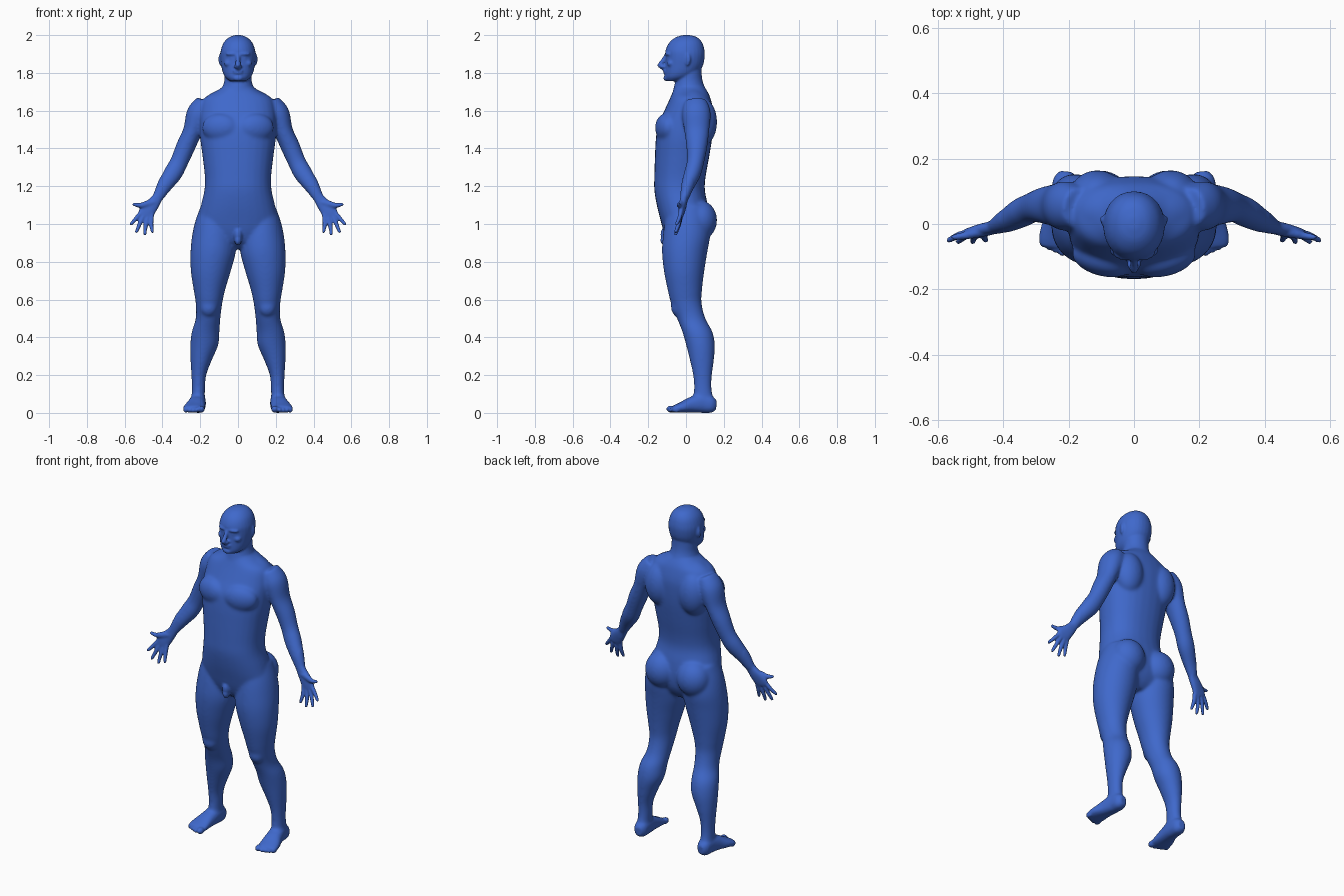
import bpy, bmesh, math
from mathutils import Vector, Matrix

bm = bmesh.new()
N = 28


def spline(rows, steps=5):
    # Catmull-Rom interpolation of rows of numbers
    out = []
    for i in range(len(rows) - 1):
        p0, p1 = rows[max(i - 1, 0)], rows[i]
        p2, p3 = rows[i + 1], rows[min(i + 2, len(rows) - 1)]
        for s in range(steps):
            t = s / steps
            out.append([0.5 * (2 * b + (c - a) * t + (2 * a - 5 * b + 4 * c - d) * t * t
                               + (3 * b - a - 3 * c + d) * t ** 3)
                        for a, b, c, d in zip(p0, p1, p2, p3)])
    return out + [list(rows[-1])]


def loft(rings, e=2.0):
    # rings: (centre, half axis u, half axis v), superellipse exponent e
    loops = []
    for c, u, v in rings:
        loop = []
        for k in range(N):
            a = 2 * math.pi * k / N
            ca, sa = math.cos(a), math.sin(a)
            loop.append(bm.verts.new(c + u * math.copysign(abs(ca) ** (2 / e), ca)
                                     + v * math.copysign(abs(sa) ** (2 / e), sa)))
        loops.append(loop)
    for p, q in zip(loops, loops[1:]):
        for k in range(N):
            bm.faces.new((p[k], p[(k + 1) % N], q[(k + 1) % N], q[k]))
    bm.faces.new(loops[0][::-1])
    bm.faces.new(loops[-1])


def slices(rows, side=1, e=2.0):
    # horizontal slices: z, x min, x max, y front, y back
    loft([(Vector((side * (x0 + x1) / 2, (y0 + y1) / 2, z)),
           Vector(((x1 - x0) / 2, 0, 0)), Vector((0, (y1 - y0) / 2, 0)))
          for z, x0, x1, y0, y1 in spline(rows)], e)


def tube(rows, side=1, ref=(0, 1, 0), e=2.0):
    # path points: x, y, z, half width, half thickness
    pts = spline(rows)
    cs = [Vector((side * p[0], p[1], p[2])) for p in pts]
    rings = []
    for i, p in enumerate(pts):
        t = (cs[min(i + 1, len(cs) - 1)] - cs[max(i - 1, 0)]).normalized()
        u = Vector(ref).cross(t).normalized()
        rings.append((cs[i], u * p[3], t.cross(u) * p[4]))
    loft(rings, e)


def ball(x, y, z, rx, ry, rz, side=1, tilt=0, yaw=0):
    m = (Matrix.Translation((side * x, y, z)) @ Matrix.Rotation(side * yaw, 4, 'Z')
         @ Matrix.Rotation(side * tilt, 4, 'Y') @ Matrix.Diagonal((rx, ry, rz, 1)))
    bmesh.ops.create_uvsphere(bm, u_segments=24, v_segments=14, radius=1, matrix=m)


def centred(rows):
    return [(z, -w, w, f, b) for z, f, b, w in rows]


# torso
slices(centred([
    (1.73, -.055, .095, .075), (1.70, -.07, .115, .12), (1.665, -.085, .13, .18),
    (1.60, -.115, .145, .20), (1.53, -.148, .145, .202), (1.45, -.16, .138, .20),
    (1.35, -.165, .122, .187), (1.25, -.168, .104, .176), (1.18, -.168, .10, .178),
    (1.10, -.155, .115, .196), (1.02, -.135, .122, .21), (.95, -.115, .115, .19),
    (.90, -.09, .09, .13), (.87, -.05, .06, .06)]), e=2.25)

# neck
slices(centred([(1.87, -.03, .085, .066), (1.80, -.05, .083, .07),
                (1.75, -.058, .09, .074), (1.70, -.07, .11, .095), (1.66, -.07, .12, .13)]))

# head
slices(centred([
    (2.0, -.015, .02, .015), (1.988, -.055, .06, .048), (1.96, -.089, .086, .076),
    (1.92, -.108, .098, .091), (1.885, -.108, .099, .094), (1.84, -.110, .09, .089),
    (1.80, -.112, .065, .08), (1.775, -.112, .03, .066), (1.757, -.105, -.02, .042)]), e=2.1)
tube([(0, -.104, 1.895, .010, .010), (0, -.122, 1.865, .011, .012),
      (0, -.134, 1.842, .015, .014), (0, -.120, 1.828, .015, .010)], ref=(1, 0, 0))
ball(0, -.137, 1.84, .014, .015, .012)
ball(0, -.108, 1.811, .028, .014, .007)
ball(0, -.107, 1.799, .025, .014, .007)
ball(0, -.102, 1.772, .028, .018, .016)

# groin
ball(0, -.105, .945, .024, .030, .042)
ball(0, -.112, .915, .019, .024, .028)

fingers = [((.512, -.028, 1.06), (.566, -.050, 1.00)), ((.502, -.03, 1.045), (.537, -.054, .96)),
           ((.484, -.03, 1.037), (.493, -.054, .947)), ((.465, -.028, 1.043), (.453, -.05, .96))]

for s in (1, -1):
    # face details and ear
    ball(.036, -.097, 1.900, .032, .014, .008, s, yaw=.3)
    ball(.033, -.087, 1.879, .016, .016, .011, s)
    ball(.052, -.080, 1.850, .022, .020, .018, s)
    ball(.013, -.122, 1.833, .010, .013, .008, s)
    ball(.092, .006, 1.872, .009, .020, .034, s, yaw=-.4)

    # chest, shoulder blade, trapezius and buttock masses
    ball(.095, -.108, 1.51, .098, .052, .075, s, yaw=.25)
    ball(.112, .090, 1.54, .085, .075, .125, s)
    ball(.085, .035, 1.675, .11, .062, .04, s, tilt=.35)
    ball(.105, .075, 1.02, .098, .09, .105, s)

    # leg
    slices([(1.10, .06, .195, -.09, .10), (1.02, .03, .225, -.11, .12),
            (.94, .012, .243, -.122, .128), (.85, .012, .252, -.127, .113),
            (.75, .038, .25, -.117, .097), (.65, .068, .235, -.097, .085),
            (.58, .083, .224, -.08, .083), (.50, .093, .224, -.048, .103),
            (.43, .098, .245, -.02, .14), (.36, .104, .253, .0, .153),
            (.28, .138, .252, .02, .148), (.20, .168, .247, .037, .138),
            (.13, .174, .245, .042, .136), (.05, .176, .248, .035, .15)], s)
    ball(.155, -.045, .56, .045, .035, .05, s)

    # foot and toes
    tube([(.208, .160, .042, .020, .025), (.210, .135, .044, .037, .044),
          (.212, .085, .052, .042, .052), (.220, .03, .043, .047, .042),
          (.230, -.02, .030, .056, .029), (.234, -.055, .022, .057, .021),
          (.235, -.070, .018, .050, .016)], s, ref=(0, 0, 1), e=2.3)
    ball(.195, -.078, .020, .019, .026, .019, s)
    for k in range(4):
        ball(.221 + .019 * k, -.078 + .009 * k, .015, .011, .022, .014, s)

    # arm
    tube([(.175, .05, 1.65, .045, .06), (.208, .055, 1.585, .064, .076),
          (.241, .057, 1.49, .051, .066), (.277, .057, 1.41, .051, .056),
          (.311, .05, 1.33, .048, .046), (.343, .035, 1.27, .050, .045),
          (.387, .01, 1.205, .041, .036), (.425, -.008, 1.14, .028, .023)], s)

    # palm
    tube([(.405, .0, 1.17, .032, .028), (.428, -.01, 1.135, .029, .021),
          (.455, -.016, 1.10, .036, .019), (.483, -.024, 1.065, .042, .016),
          (.494, -.028, 1.043, .036, .013)], s, e=2.3)

    # fingers and thumb
    for (bx, by, bz), (tx, ty, tz) in fingers:
        tube([(bx - .01, by + .004, bz + .015, .012, .012),
              ((bx + tx) / 2, (by + ty) / 2 + .003, (bz + tz) / 2, .0115, .0115),
              (tx, ty, tz, .009, .009)], s)
        ball(tx, ty, tz, .009, .009, .009, s)
    tube([(.440, -.018, 1.115, .018, .017), (.485, -.028, 1.105, .018, .015),
          (.520, -.036, 1.098, .013, .012), (.550, -.040, 1.104, .010, .009)], s)
    ball(.550, -.040, 1.104, .010, .009, .010, s)

bmesh.ops.recalc_face_normals(bm, faces=bm.faces)
mesh = bpy.data.meshes.new("body")
bm.to_mesh(mesh)
bm.free()
body = bpy.data.objects.new("body", mesh)
bpy.context.collection.objects.link(body)
bpy.context.view_layer.objects.active = body
body.select_set(True)

# fuse the masses into one skin
fuse = body.modifiers.new("fuse", 'REMESH')
fuse.mode = 'VOXEL'
fuse.voxel_size = 0.006
bpy.ops.object.modifier_apply(modifier="fuse")

# blend muscles strongly on trunk and limbs, lightly on head, hands and feet
group = body.vertex_groups.new(name="broad")
group.add([v.index for v in body.data.vertices
           if abs(v.co.x) < .41 and .08 < v.co.z < 1.73
           and not (abs(v.co.x) < .04 and v.co.y < -.08 and v.co.z < 1)], 1.0, 'REPLACE')
for name, count in (("broad", 28), ("", 4)):
    blend = body.modifiers.new("blend", 'SMOOTH')
    blend.factor = 0.5
    blend.iterations = count
    blend.vertex_group = name

bpy.ops.object.shade_smooth()
skin = bpy.data.materials.new("blue")
skin.diffuse_color = (0.05, 0.14, 0.60, 1)
body.data.materials.append(skin)
